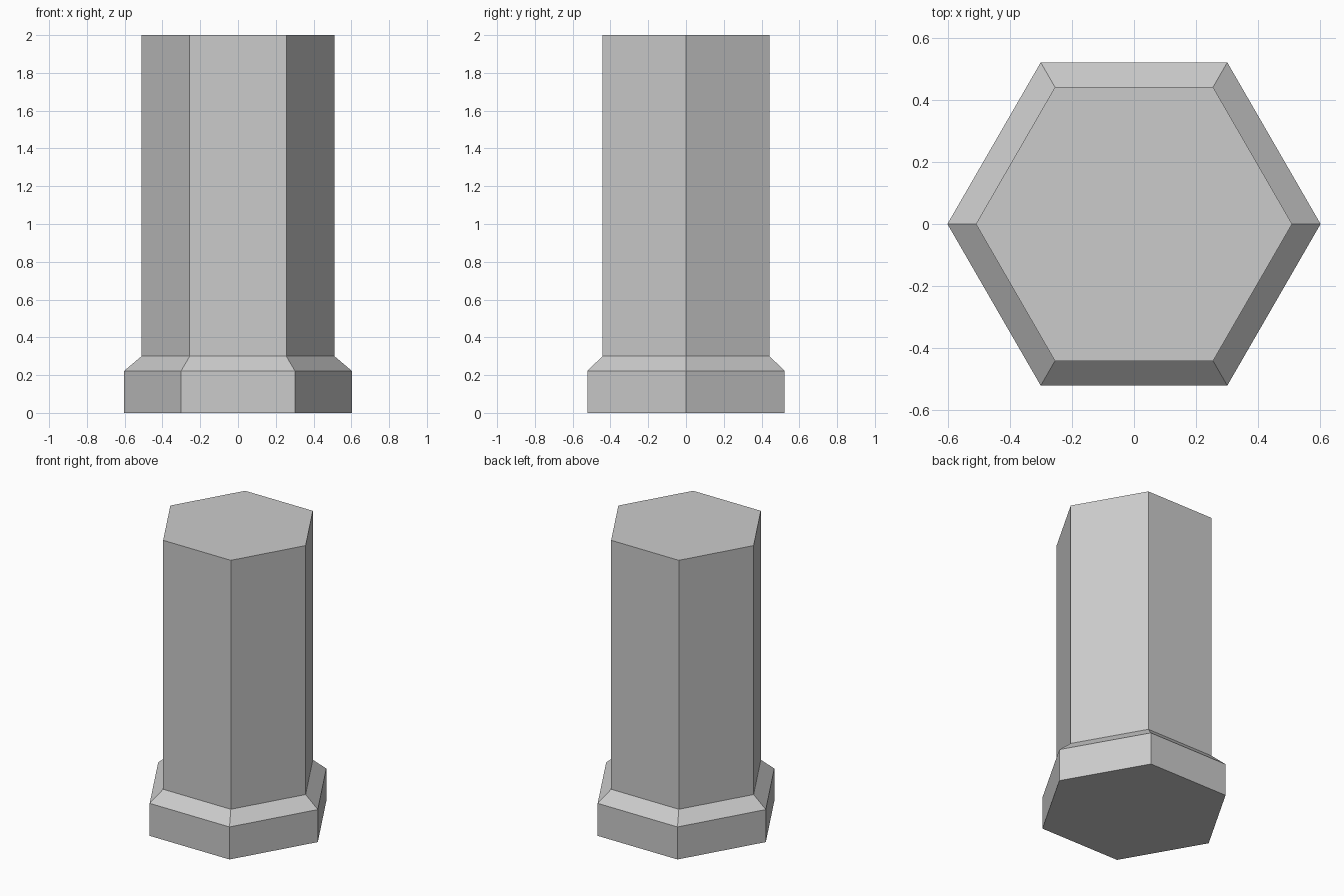
import bpy
import bmesh
from math import cos, sin, tau

SIDES = 6

cube = bpy.data.objects.get("Cube")
if cube:
    bpy.data.objects.remove(cube, do_unlink=True)

# Plain grey stone
stone = bpy.data.materials.new("grey_stone")
stone.use_nodes = True
colour = (0.6, 0.6, 0.6, 1)
stone.diffuse_color = colour
stone.node_tree.nodes["Principled BSDF"].inputs["Base Color"].default_value = colour


def hex_prism(name, profile):
    """Stack six-sided rings given as (radius, height) and cap both ends."""
    bm = bmesh.new()
    rings = [[bm.verts.new((r * cos(tau * i / SIDES), r * sin(tau * i / SIDES), z))
              for i in range(SIDES)] for r, z in profile]
    for low, high in zip(rings, rings[1:]):
        for i in range(SIDES):
            j = (i + 1) % SIDES
            bm.faces.new((low[i], low[j], high[j], high[i]))
    bm.faces.new(rings[0][::-1])
    bm.faces.new(rings[-1])
    mesh = bpy.data.meshes.new(name)
    bm.to_mesh(mesh)
    bm.free()
    mesh.materials.append(stone)
    obj = bpy.data.objects.new(name, mesh)
    bpy.context.collection.objects.link(obj)
    return obj


# Column with a wider plinth and sloped shoulder at the foot
hex_prism("column", [(0.603, 0), (0.603, 0.222), (0.511, 0.3), (0.511, 2)])
